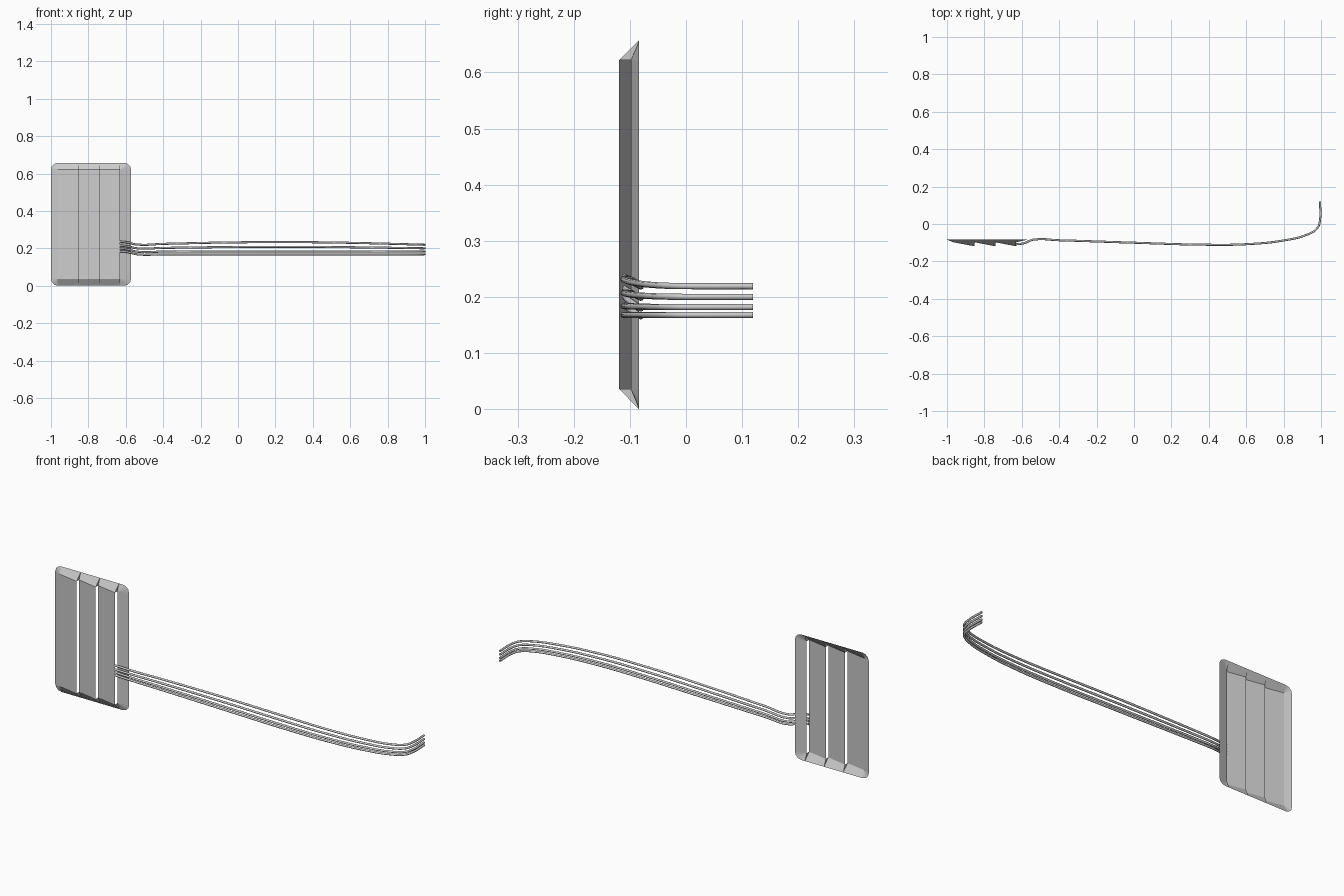
import bpy, bmesh, math

if "Cube" in bpy.data.objects:
    bpy.data.objects.remove(bpy.data.objects["Cube"])

X0, X1, ZB, ZT = -1.0, -0.572, 0.0, 0.657      # outer edge of the plate
IX0, IX1, IZB, IZT = -0.965, -0.63, 0.036, 0.622  # louvre opening
Y_OUT, Y_BACK, Y_FRONT = -0.084, -0.098, -0.119
R = 0.036
STEPS = [IX0, -0.852, -0.741, IX1]


def make_mesh(name, polys):
    bm = bmesh.new()
    for p in polys:
        f = bm.faces.new([bm.verts.new(c) for c in p])
        f.normal_update()
        if f.normal.y > 0:
            f.normal_flip()
    bmesh.ops.remove_doubles(bm, verts=bm.verts, dist=1e-5)
    me = bpy.data.meshes.new(name)
    bm.to_mesh(me)
    bm.free()
    ob = bpy.data.objects.new(name, me)
    bpy.context.collection.objects.link(ob)
    return ob


# Slanted slats, each stepping forward from left to right
for i, (a, b) in enumerate(zip(STEPS, STEPS[1:])):
    make_mesh(f"slat_{i + 1}", [[(a, Y_BACK, IZB), (b, Y_FRONT, IZB),
                                 (b, Y_FRONT, IZT), (a, Y_BACK, IZT)]])

# Sloping rim around the slats
rim = []
for zi, zo, s in ((IZB, ZB, -1), (IZT, ZT, 1)):
    for a, b in zip(STEPS, STEPS[1:]):
        bo = b if b < IX1 else X1 - R
        rim.append([(a, Y_BACK, zi), (b, Y_FRONT, zi), (b, Y_OUT, zo), (a, Y_OUT, zo)])
        rim.append([(b, Y_FRONT, zi), (b, Y_BACK, zi), (b, Y_OUT, zo)])
    rim.append([(IX1, Y_BACK, zi), (X1 - R, Y_OUT, zo), (IX1, Y_OUT, zo)])
    # rounded corners as fans from the opening's corners
    for cx, ix, sx in ((X0 + R, IX0, -1), (X1 - R, IX1, 1)):
        arc = [(cx + sx * R * math.cos(t), Y_OUT, zo - s * R + s * R * math.sin(t))
               for t in (k * math.pi / 6 for k in range(4))]
        for p, q in zip(arc, arc[1:]):
            rim.append([(ix, Y_BACK, zi), p, q])
for xo, xi in ((X0, IX0), (X1, IX1)):
    rim.append([(xo, Y_OUT, ZB + R), (xi, Y_BACK, IZB),
                (xi, Y_BACK, IZT), (xo, Y_OUT, ZT - R)])
make_mesh("plate_rim", rim)

# Four curved wires leaving the last slot
PATH = [(-0.635, -0.109), (-0.59, -0.103), (-0.54, -0.084), (-0.4, -0.087),
        (0.0, -0.1), (0.4, -0.111), (0.6, -0.108), (0.8, -0.088),
        (0.93, -0.055), (0.98, -0.022), (0.9945, 0.02), (0.9945, 0.119)]
# heights at: slot, after the slot, middle, far end
WIRES = [(0.185, 0.168, 0.168, 0.168), (0.2, 0.182, 0.184, 0.182),
         (0.215, 0.2, 0.208, 0.2), (0.236, 0.22, 0.234, 0.219)]


def height(x, h):
    if x < -0.54:
        return h[0] + (h[1] - h[0]) * max(0, (x + 0.61) / 0.07)
    t = (x + 0.54) / 1.54
    return h[1] + (h[3] - h[1]) * t + (h[2] - h[1]) * math.sin(math.pi * t)


for i, h in enumerate(WIRES):
    cu = bpy.data.curves.new(f"wire_{i + 1}", 'CURVE')
    cu.dimensions = '3D'
    cu.bevel_depth = 0.0055
    cu.bevel_resolution = 2
    cu.use_fill_caps = True
    cu.resolution_u = 4
    sp = cu.splines.new('BEZIER')
    sp.bezier_points.add(len(PATH) - 1)
    for bp, (x, y) in zip(sp.bezier_points, PATH):
        bp.co = (x, y, height(x, h))
        bp.handle_left_type = bp.handle_right_type = 'AUTO'
    ob = bpy.data.objects.new(f"wire_{i + 1}", cu)
    bpy.context.collection.objects.link(ob)
    # smooth tubes with crisp end caps
    bpy.ops.object.select_all(action='DESELECT')
    ob.select_set(True)
    bpy.context.view_layer.objects.active = ob
    bpy.ops.object.convert(target='MESH')
    bpy.ops.object.shade_smooth_by_angle(angle=math.radians(50))
